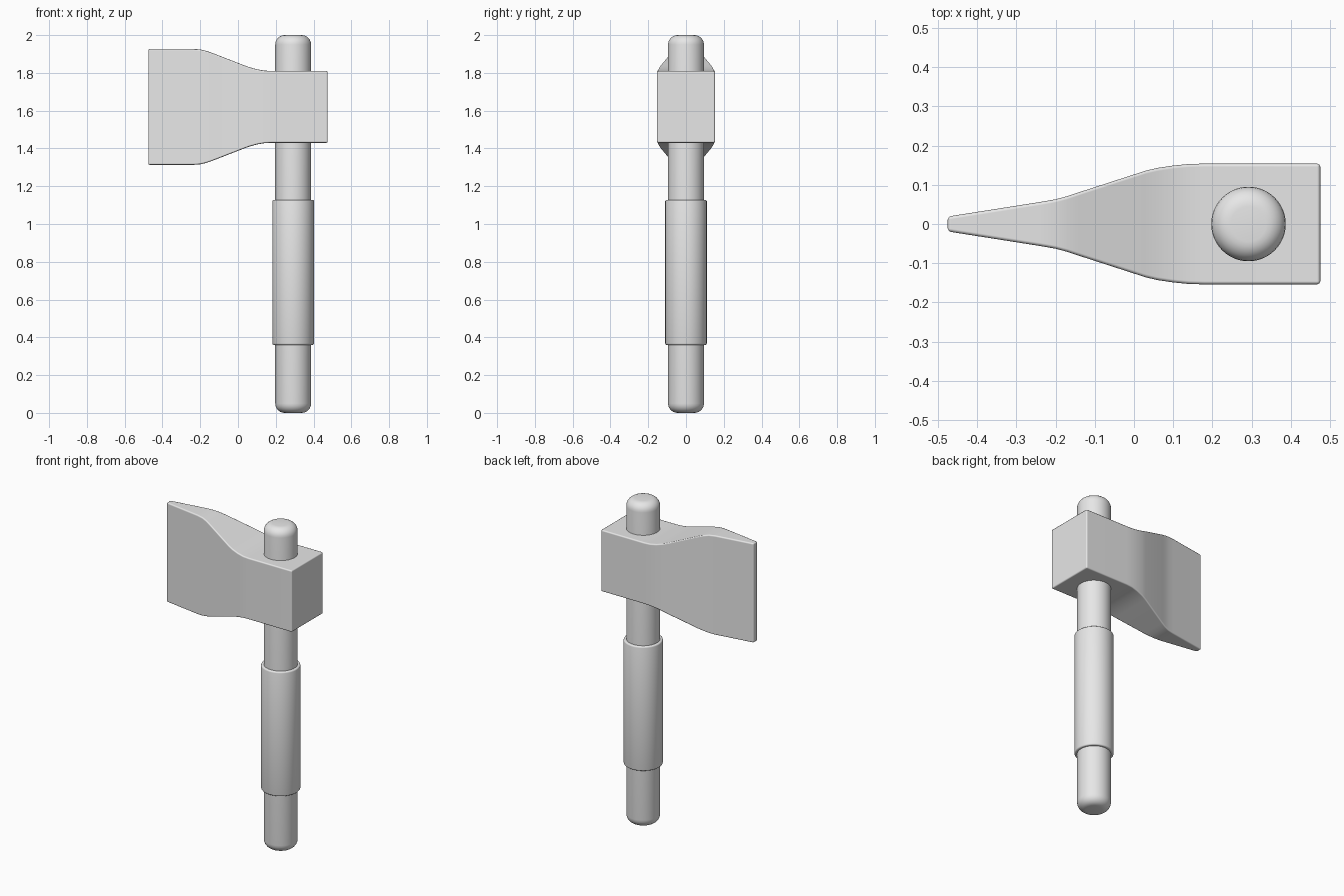
import bpy, bmesh, math

cube = bpy.data.objects.get("Cube")
if cube:
    bpy.data.objects.remove(cube, do_unlink=True)

grey = bpy.data.materials.new("plain grey")
grey.use_nodes = True
grey.diffuse_color = (0.8, 0.8, 0.8, 1)
grey.node_tree.nodes["Principled BSDF"].inputs["Base Color"].default_value = (0.8, 0.8, 0.8, 1)

HANDLE_X = 0.292


def finish(name, bm):
    """Turn a bmesh into a smooth-shaded grey object."""
    bmesh.ops.recalc_face_normals(bm, faces=bm.faces)
    mesh = bpy.data.meshes.new(name)
    bm.to_mesh(mesh)
    bm.free()
    mesh.materials.append(grey)
    obj = bpy.data.objects.new(name, mesh)
    bpy.context.collection.objects.link(obj)
    return obj


def smooth(obj, angle=35):
    bpy.ops.object.select_all(action="DESELECT")
    obj.select_set(True)
    bpy.context.view_layer.objects.active = obj
    bpy.ops.object.shade_smooth_by_angle(angle=math.radians(angle))


def loft(name, rings):
    """Skin closed rings of points and cap both ends."""
    bm = bmesh.new()
    loops = [[bm.verts.new(p) for p in ring] for ring in rings]
    for a, b in zip(loops, loops[1:]):
        for i in range(len(a)):
            j = (i + 1) % len(a)
            bm.faces.new((a[i], a[j], b[j], b[i]))
    bm.faces.new(loops[0])
    bm.faces.new(loops[-1])
    return finish(name, bm)


def rounded_rod(name, radius, bottom, top, rounding, steps, sides=48):
    """Upright cylinder with rounded rims."""
    arc = [math.pi / 2 * i / steps for i in range(steps + 1)]
    lower = [(radius - rounding * (1 - math.sin(a)), bottom + rounding * (1 - math.cos(a))) for a in arc]
    upper = [(r, bottom + top - z) for r, z in reversed(lower)]
    turns = [math.tau * k / sides for k in range(sides)]
    obj = loft(name, [[(HANDLE_X + r * math.cos(t), r * math.sin(t), z) for t in turns]
                      for r, z in lower + upper])
    smooth(obj)
    return obj


# Handle and its thicker grip
rounded_rod("handle", 0.095, 0, 2, 0.05, 6)
rounded_rod("grip", 0.11, 0.36, 1.128, 0.008, 3)

# Axe head: sections from blade edge to back, as x, half thickness, half height
MID_Z = 1.62
sections = [
    (-0.475, 0.019, 0.307), (-0.24, 0.056, 0.307), (-0.2, 0.063, 0.304),
    (-0.17, 0.071, 0.297), (-0.14, 0.081, 0.287), (0.03, 0.136, 0.221),
    (0.06, 0.143, 0.21), (0.1, 0.149, 0.199), (0.14, 0.153, 0.192),
    (0.18, 0.154, 0.19), (0.475, 0.154, 0.19),
]
corners = [(-1, -1), (1, -1), (1, 1), (-1, 1)]
head = loft("axe_head", [[(x, sy * hy, MID_Z + sz * hz) for sy, sz in corners]
                         for x, hy, hz in sections])
smooth(head, 40)
bevel = head.modifiers.new("soft_edges", "BEVEL")
bevel.width = 0.008
bevel.segments = 2
bevel.limit_method = "ANGLE"
bevel.angle_limit = math.radians(45)
bevel.harden_normals = True
